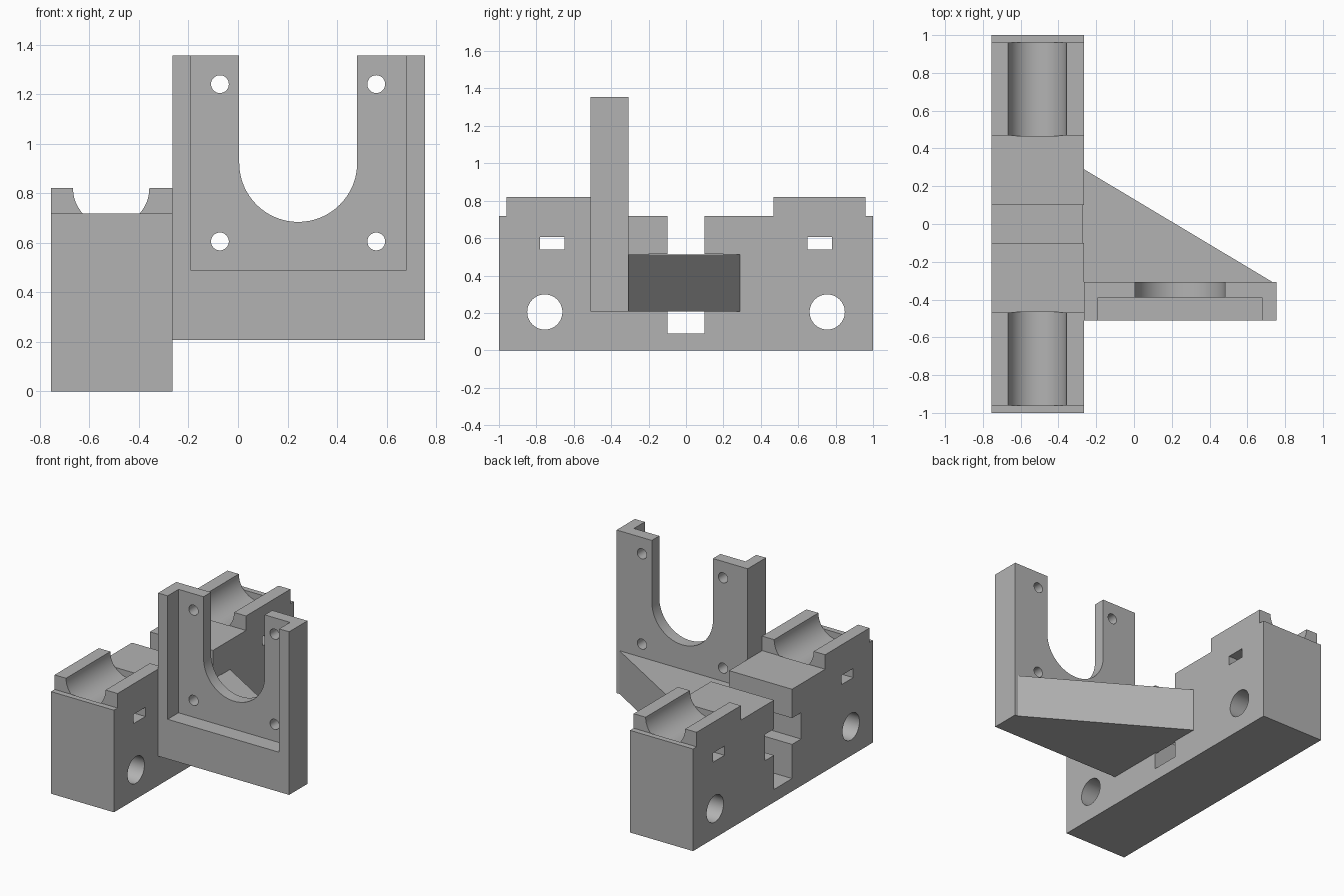
import bpy
import bmesh
from math import pi, cos, sin
from mathutils import Vector

cube = bpy.data.objects.get("Cube")
if cube:
    bpy.data.objects.remove(cube, do_unlink=True)

grey = bpy.data.materials.new("plain grey")
grey.use_nodes = True
colour = (0.45, 0.45, 0.45, 1)
grey.diffuse_color = colour
grey.node_tree.nodes["Principled BSDF"].inputs["Base Color"].default_value = colour


def prism(name, outline, axis, start, end):
    """Extrude a 2D outline along an axis; outline is the other two axes in order."""
    bm = bmesh.new()
    verts = []
    for a, b in outline:
        co = [a, b]
        co.insert(axis, start)
        verts.append(bm.verts.new(co))
    face = bm.faces.new(verts)
    step = Vector((0, 0, 0))
    step[axis] = end - start
    moved = bmesh.ops.extrude_face_region(bm, geom=[face])["geom"]
    bmesh.ops.translate(bm, vec=step, verts=[v for v in moved if isinstance(v, bmesh.types.BMVert)])
    bmesh.ops.recalc_face_normals(bm, faces=bm.faces)
    mesh = bpy.data.meshes.new(name)
    bm.to_mesh(mesh)
    bm.free()
    mesh.materials.append(grey)
    obj = bpy.data.objects.new(name, mesh)
    bpy.context.collection.objects.link(obj)
    return obj


def arc(a, b, r, start=0, sweep=2 * pi, steps=48):
    count = steps if sweep == 2 * pi else steps + 1
    return [(a + r * cos(start + sweep * i / steps), b + r * sin(start + sweep * i / steps))
            for i in range(count)]


def rect(a0, a1, b0, b1):
    return [(a0, b0), (a1, b0), (a1, b1), (a0, b1)]


def cut(target, *cutter):
    """Subtract a prism from the target, then discard it."""
    tool = prism("cutter", *cutter)
    mod = target.modifiers.new("cut", "BOOLEAN")
    mod.operation = "DIFFERENCE"
    mod.solver = "EXACT"
    mod.object = tool
    bpy.context.view_layer.objects.active = target
    bpy.ops.object.modifier_apply(modifier=mod.name)
    bpy.data.objects.remove(tool, do_unlink=True)


def finish(obj):
    bpy.ops.object.select_all(action="DESELECT")
    obj.select_set(True)
    bpy.context.view_layer.objects.active = obj
    bpy.ops.object.shade_smooth_by_angle(angle=pi / 6)


X, Y, Z = 0, 1, 2

# Carriage block: half of the side profile, with a cross-shaped central slot, mirrored in y
half = [(0.1, 0.09), (0.1, 0.33), (0.2, 0.33), (0.2, 0.515), (0.1, 0.515), (0.1, 0.718),
        (0.468, 0.718), (0.468, 0.82), (0.96, 0.82), (0.96, 0.718), (1, 0.718), (1, 0)]
block = prism("carriage_block", half + [(-y, z) for y, z in reversed(half)], X, -0.755, -0.265)

for side in (-1, 1):
    # Rod bearing cradle, cross bore and tie slot at each end
    cut(block, arc(-0.512, 0.82, 0.154), Y, side * 0.466, side * 0.961)
    cut(block, arc(side * 0.755, 0.205, 0.094), X, -1, 0)
    cut(block, rect(side * 0.715 - 0.065, side * 0.715 + 0.065, 0.54, 0.605), X, -1, 0)
finish(block)

# Upright motor plate with a front recess, U opening and four screw holes
plate = prism("motor_plate", rect(-0.265, 0.755, 0.208, 1.355), Y, -0.51, -0.307)
cut(plate, rect(-0.19, 0.678, 0.487, 1.5), Y, -0.6, -0.39)
cut(plate, arc(0.243, 0.922, 0.238, pi, pi) + [(0.481, 1.5), (0.005, 1.5)], Y, -0.6, -0.2)
for x in (-0.073, 0.558):
    for z in (0.605, 1.24):
        cut(plate, arc(x, z, 0.036, steps=32), Y, -0.6, -0.2)
finish(plate)

# Triangular brace joining plate and block
prism("brace", [(-0.275, -0.307), (0.733, -0.307), (-0.265, 0.29), (-0.275, 0.29)], Z, 0.208, 0.512)
